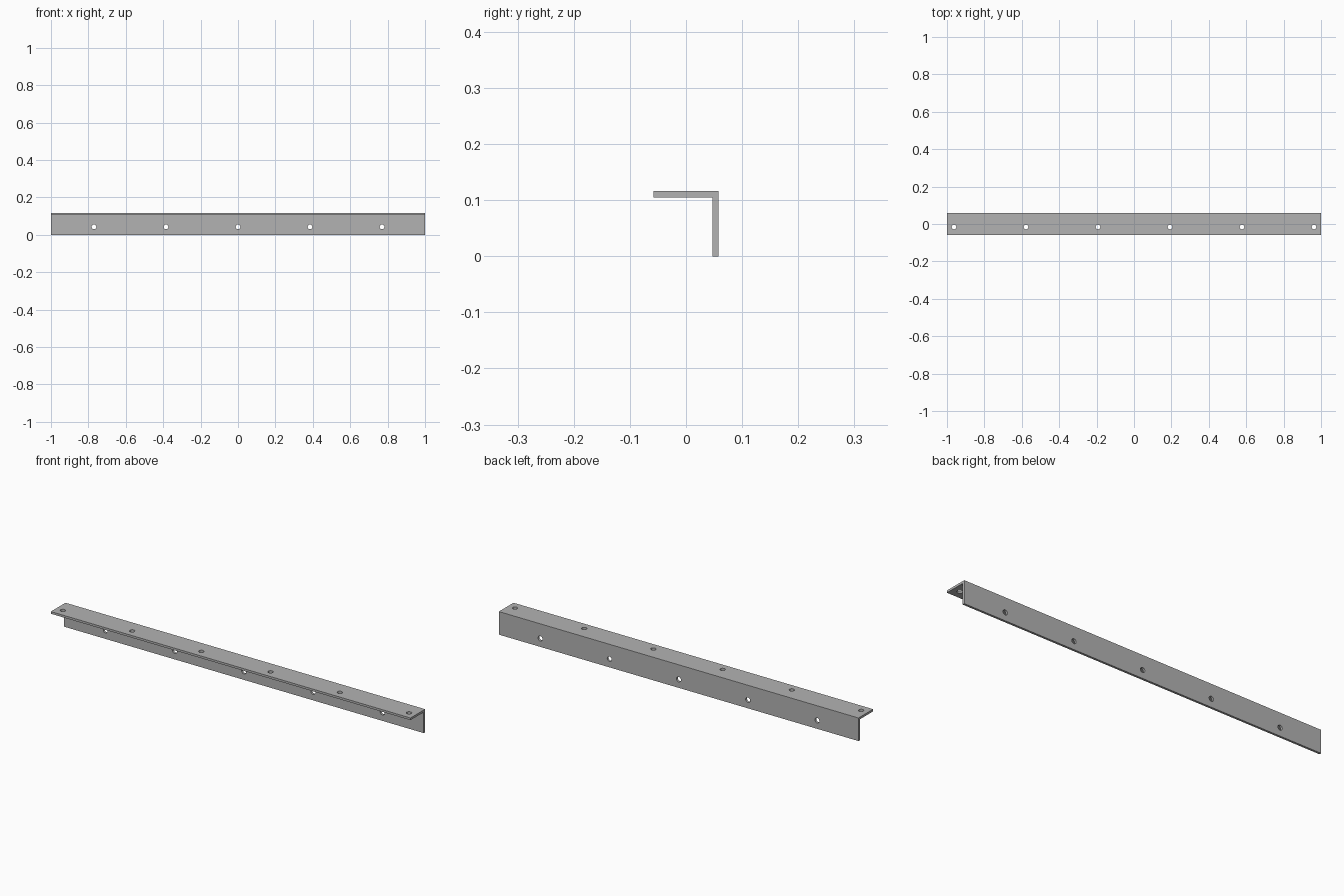
import bpy
import bmesh
from math import radians
from mathutils import Matrix, Vector

if "Cube" in bpy.data.objects:
    bpy.data.objects.remove(bpy.data.objects["Cube"], do_unlink=True)

LENGTH, LEG, THICK = 2.0, 0.116, 0.011
HOLE_RADIUS, PITCH, EDGE = 0.0125, 0.385, 0.042

# Grey metal
steel = bpy.data.materials.new("grey steel")
steel.use_nodes = True
steel.diffuse_color = (0.45, 0.45, 0.45, 1)
steel.node_tree.nodes["Principled BSDF"].inputs["Base Color"].default_value = steel.diffuse_color


def make_object(name, bm):
    bmesh.ops.recalc_face_normals(bm, faces=bm.faces)
    mesh = bpy.data.meshes.new(name)
    bm.to_mesh(mesh)
    bm.free()
    mesh.materials.append(steel)
    obj = bpy.data.objects.new(name, mesh)
    bpy.context.collection.objects.link(obj)
    return obj


# L-shaped section extruded along the length
back, front = LEG / 2, -LEG / 2
section = [(back, 0), (back, LEG), (front, LEG), (front, LEG - THICK),
           (back - THICK, LEG - THICK), (back - THICK, 0)]
bm = bmesh.new()
face = bm.faces.new([bm.verts.new((-LENGTH / 2, y, z)) for y, z in section])
extruded = bmesh.ops.extrude_face_region(bm, geom=[face])["geom"]
bmesh.ops.translate(bm, vec=(LENGTH, 0, 0),
                    verts=[v for v in extruded if isinstance(v, bmesh.types.BMVert)])
angle_bar = make_object("angle_bar", bm)


# Evenly spaced bolt holes in each leg
def add_hole_row(bm, count, y, z, turn):
    for i in range(count):
        x = (i - (count - 1) / 2) * PITCH
        bmesh.ops.create_cone(bm, cap_ends=True, segments=24, radius1=HOLE_RADIUS,
                              radius2=HOLE_RADIUS, depth=THICK * 3,
                              matrix=Matrix.Translation(Vector((x, y, z))) @ turn)


bm = bmesh.new()
add_hole_row(bm, 6, front + EDGE, LEG - THICK / 2, Matrix.Identity(4))
add_hole_row(bm, 5, back - THICK / 2, EDGE, Matrix.Rotation(radians(90), 4, "X"))
cutter = make_object("hole_cutter", bm)
cutter.hide_render = True

cut = angle_bar.modifiers.new("bolt holes", "BOOLEAN")
cut.object = cutter
cut.operation = "DIFFERENCE"
cut.solver = "EXACT"

bpy.ops.object.select_all(action="DESELECT")
angle_bar.select_set(True)
bpy.context.view_layer.objects.active = angle_bar
bpy.ops.object.modifier_apply(modifier=cut.name)
bpy.data.objects.remove(cutter, do_unlink=True)
bpy.ops.object.shade_smooth_by_angle(angle=radians(30))
